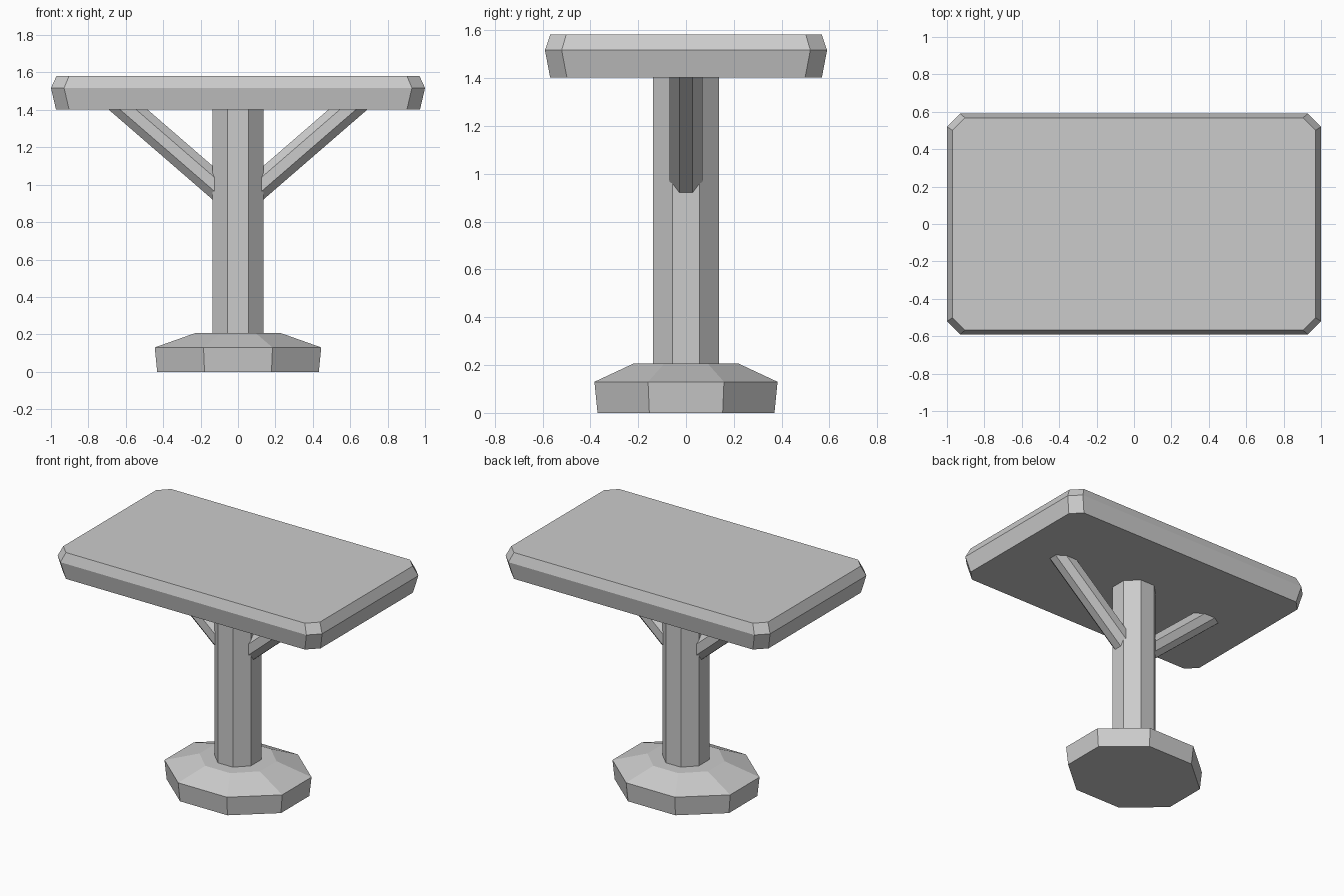
import bpy
import bmesh
from math import cos, sin, pi, atan2
from mathutils import Matrix, Vector

cube = bpy.data.objects.get("Cube")
if cube:
    bpy.data.objects.remove(cube, do_unlink=True)

GREY = (0.6, 0.6, 0.6, 1.0)
grey = bpy.data.materials.new("plain_grey")
grey.use_nodes = True
grey.diffuse_color = GREY
grey.node_tree.nodes["Principled BSDF"].inputs["Base Color"].default_value = GREY


def octagon(half_x, half_y):
    """Regular octagon stretched to the given half widths."""
    k = 1 / cos(pi / 8)
    angles = [pi / 8 + i * pi / 4 for i in range(8)]
    return [(half_x * k * cos(a), half_y * k * sin(a)) for a in angles]


def cut_rectangle(half_x, half_y, cut):
    """Rectangle with its four corners cut off."""
    quarter = [(half_x, half_y - cut), (half_x - cut, half_y)]
    left = quarter + [(-x, y) for x, y in reversed(quarter)]
    return left + [(-x, -y) for x, y in left]


def loft(name, sections):
    """Closed flat-shaded solid through (outline, height) sections."""
    bm = bmesh.new()
    rings = [[bm.verts.new((x, y, z)) for x, y in outline] for outline, z in sections]
    for low, high in zip(rings, rings[1:]):
        for i in range(len(low)):
            j = (i + 1) % len(low)
            bm.faces.new((low[i], low[j], high[j], high[i]))
    bm.faces.new(rings[0][::-1])
    bm.faces.new(rings[-1])
    bmesh.ops.recalc_face_normals(bm, faces=bm.faces)
    mesh = bpy.data.meshes.new(name)
    bm.to_mesh(mesh)
    bm.free()
    mesh.materials.append(grey)
    obj = bpy.data.objects.new(name, mesh)
    bpy.context.collection.objects.link(obj)
    return obj


# Foot with a sloping upper rim
loft("base", [(octagon(0.432, 0.37), 0),
              (octagon(0.445, 0.383), 0.13),
              (octagon(0.228, 0.218), 0.207)])

# Central post, set into the foot and the top
loft("column", [(octagon(0.137, 0.137), 0.15), (octagon(0.137, 0.137), 1.45)])

# Top with bevelled edges and cut corners
loft("tabletop", [(cut_rectangle(0.973, 0.568, 0.07), 1.402),
                  (cut_rectangle(1.0, 0.59, 0.07), 1.517),
                  (cut_rectangle(0.97, 0.568, 0.067), 1.582)])

# Slanted braces between the post and the top
for side, label in ((1, "left"), (-1, "right")):
    start = Vector((side * 0.06, 0, 0.945))
    end = Vector((side * 0.70, 0, 1.499))
    run = end - start
    outline = octagon(0.068, 0.068)
    brace = loft(label + "_brace", [(outline, 0), (outline, run.length)])
    tilt = Matrix.Rotation(atan2(run.x, run.z), 4, "Y")
    brace.data.transform(Matrix.Translation(start) @ tilt)
